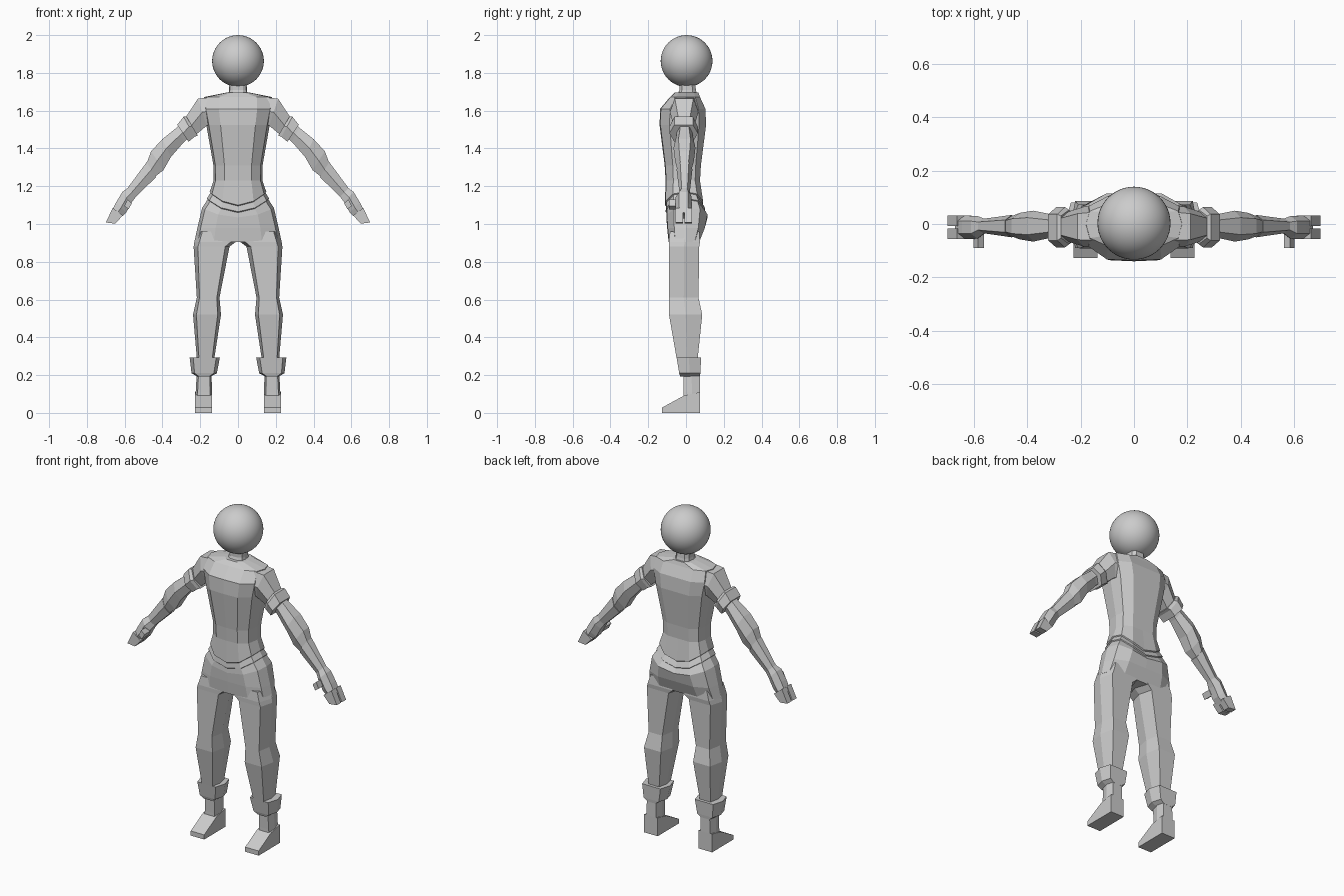
import bpy, bmesh, math
from mathutils import Vector

grey = bpy.data.materials.new("light_grey")
grey.diffuse_color = (0.6, 0.6, 0.6, 1)


def loft(name, rings, mirror=True):
    """Skin a list of equal-length point rings and cap both ends."""
    bm = bmesh.new()
    vs = [[bm.verts.new(p) for p in r] for r in rings]
    n = len(vs[0])
    for a, b in zip(vs, vs[1:]):
        for i in range(n):
            bm.faces.new((a[i], a[(i + 1) % n], b[(i + 1) % n], b[i]))
    bm.faces.new(vs[0])
    bm.faces.new(vs[-1])
    bmesh.ops.recalc_face_normals(bm, faces=bm.faces[:])
    me = bpy.data.meshes.new(name)
    bm.to_mesh(me)
    bm.free()
    me.materials.append(grey)
    ob = bpy.data.objects.new(name, me)
    bpy.context.collection.objects.link(ob)
    if mirror:
        ob.modifiers.new("mirror", 'MIRROR')
    return ob


def body_ring(z, w, f, b, droop=0.0):
    """Symmetric 12-point waist section; the middle hangs lower by droop."""
    half = [(0, f), (.55, f * .97), (.92, f * .62), (1, 0), (.92, b * .62), (.55, b * .95), (0, b * .95)]
    pts = half + [(-x, y) for x, y in half[-2:0:-1]]
    return [(x * w, y, z - droop * (1 - x * x)) for x, y in pts]


def leg_ring(z, x0, x1, y0, y1, c=.12):
    """Six-sided upright limb section with slightly pointed sides."""
    d, m = (x1 - x0) * c, (y0 + y1) / 2
    return [(x0 + d, y0, z), (x1 - d, y0, z), (x1, m, z),
            (x1 - d, y1, z), (x0 + d, y1, z), (x0, m, z)]


def arm_ring(ux, uz, lx, lz, y0, y1, k=.55):
    """Six-sided sloping limb section between an upper and a lower point."""
    m, h = (y0 + y1) / 2, (y1 - y0) / 2
    cx, cz = (ux + lx) / 2, (uz + lz) / 2
    return [(ux, m - h * k, uz), (ux, m + h * k, uz), (cx, m + h, cz),
            (lx, m + h * k, lz), (lx, m - h * k, lz), (cx, m - h, cz)]


# head
bpy.ops.mesh.primitive_uv_sphere_add(segments=48, ring_count=24, radius=.137, location=(0, .003, 1.863))
head = bpy.context.object
head.name = "head"
head.data.materials.append(grey)
bpy.ops.object.shade_smooth()

# neck
loft("neck", [body_ring(z, w, f, b) for z, w, f, b in
              [(1.67, .055, -.05, .065), (1.71, .047, -.035, .055), (1.76, .045, -.035, .05)]], False)

# torso with two drooping hem steps, down to the hips
loft("torso", [body_ring(*r) for r in [
    (1.695, .065, -.06, .07), (1.672, .18, -.085, .078), (1.61, .185, -.137, .108),
    (1.525, .168, -.14, .112), (1.31, .13, -.113, .083), (1.23, .129, -.108, .078),
    (1.17, .15, -.112, .095, .07), (1.165, .146, -.105, .088, .07),
    (1.135, .165, -.108, .105, .07), (1.13, .161, -.102, .1, .07),
    (1.085, .19, -.104, .12, .05), (.98, .215, -.1, .105), (.905, .231, -.092, .074)]], False)

# trouser legs
loft("leg", [leg_ring(*r) for r in [
    (.96, .0, .214, -.085, .07), (.905, .012, .231, -.091, .074), (.88, .045, .235, -.09, .07),
    (.61, .098, .218, -.09, .066), (.52, .09, .238, -.09, .086), (.29, .125, .218, -.05, .062)]])

# boot cuff
loft("boot_cuff", [leg_ring(*r) for r in [
    (.293, .096, .256, -.05, .08), (.21, .112, .246, -.036, .076), (.192, .145, .215, -.03, .074)]])

# boot: ankle, instep and sole
loft("boot_shaft", [leg_ring(*r) for r in [
    (.22, .14, .218, -.015, .073), (.11, .138, .224, -.012, .075), (.04, .14, .226, -.012, .075)]])
profile = [(.075, 0), (-.127, 0), (-.127, .028), (-.01, .092), (.075, .11)]
loft("boot_foot", [[(x, y, z) for y, z in profile] for x in (.137, .227)])

# short sleeve
loft("sleeve", [arm_ring(*r) for r in [
    (.13, 1.672, .13, 1.53, -.085, .07, .7), (.212, 1.664, .166, 1.52, -.085, .065, .65),
    (.28, 1.56, .22, 1.475, -.065, .045)]])

# sleeve cuff
loft("sleeve_cuff", [arm_ring(*r, .65) for r in [
    (.274, 1.57, .213, 1.468, -.075, .053), (.288, 1.568, .23, 1.462, -.088, .063),
    (.322, 1.525, .262, 1.435, -.088, .063)]])

# bare arm to the glove edge
loft("arm", [arm_ring(*r) for r in [
    (.295, 1.535, .25, 1.465, -.05, .035), (.325, 1.51, .285, 1.435, -.05, .035),
    (.40, 1.45, .355, 1.355, -.066, .05), (.46, 1.385, .395, 1.285, -.058, .042),
    (.486, 1.315, .44, 1.25, -.045, .028)]])

# glove forearm and palm
loft("glove", [arm_ring(*r) for r in [
    (.483, 1.328, .434, 1.248, -.05, .034), (.585, 1.19, .54, 1.145, -.035, .02),
    (.612, 1.17, .562, 1.115, -.055, .03), (.645, 1.115, .592, 1.06, -.056, .031),
    (.672, 1.06, .625, 1.03, -.054, .031)]])

# two finger blocks with a slit between them
for name, y0, y1 in (("front_fingers", -.056, -.017), ("rear_fingers", -.008, .032)):
    loft(name, [arm_ring(*r, y0, y1, 1) for r in [
        (.663, 1.085, .61, 1.045), (.7, 1.008, .65, 1.002)]])

# thumb
loft("thumb", [[(x, y, z) for x, z in
                ((.562, 1.11), (.585, 1.13), (.602, 1.095), (.579, 1.078))] for y in (-.03, -.09)])
